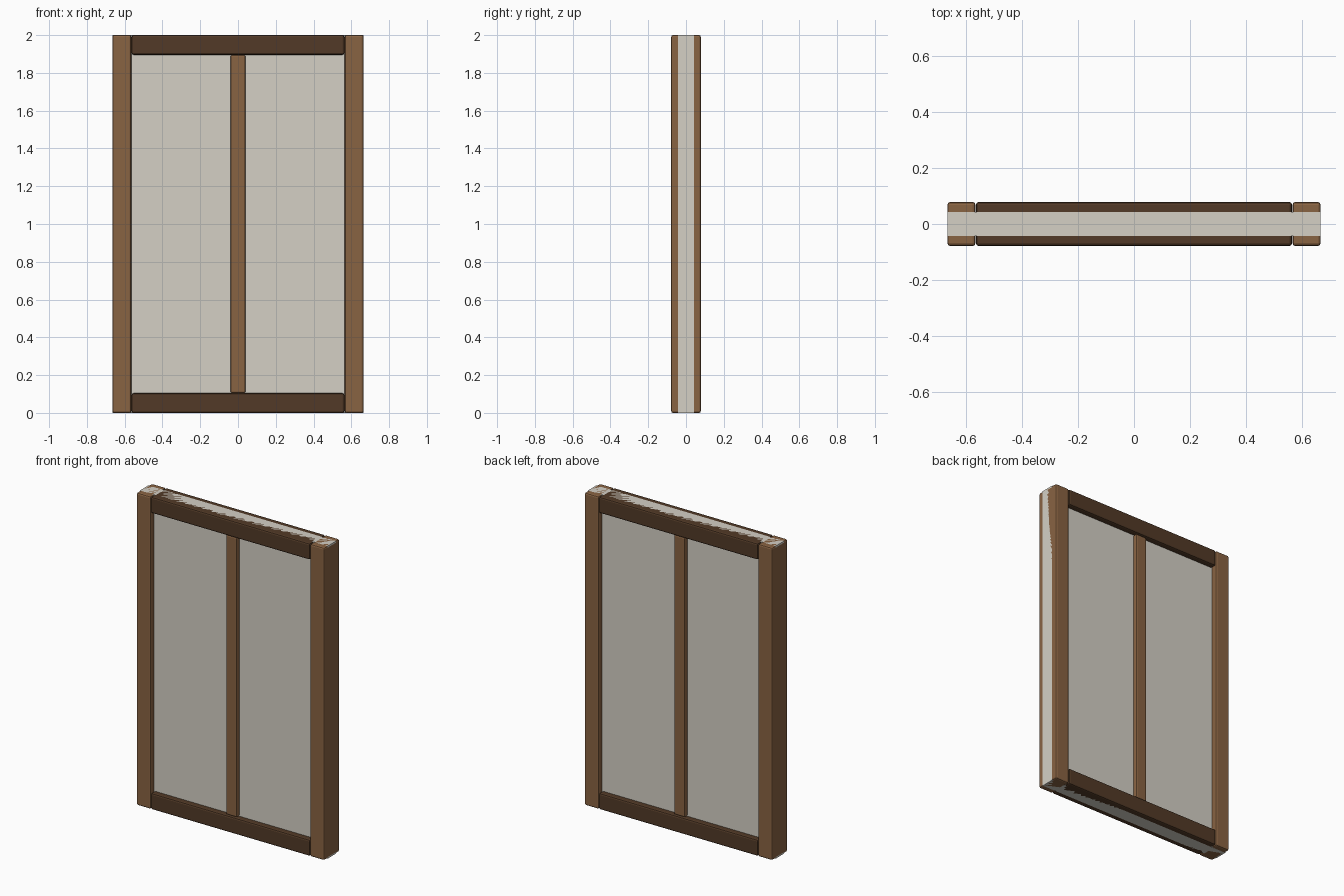
import bpy, bmesh

if "Cube" in bpy.data.objects:
    bpy.data.objects.remove(bpy.data.objects["Cube"])


def material(name, color):
    m = bpy.data.materials.new(name)
    m.diffuse_color = color
    m.use_nodes = True
    m.node_tree.nodes["Principled BSDF"].inputs["Base Color"].default_value = m.diffuse_color
    return m


def box(name, center, size, mat, bevel=0.0):
    bm = bmesh.new()
    bmesh.ops.create_cube(bm, size=1.0)
    bmesh.ops.scale(bm, vec=size, verts=bm.verts)
    if bevel:
        bmesh.ops.bevel(bm, geom=bm.edges[:], offset=bevel, segments=2,
                        profile=0.5, affect='EDGES')
    mesh = bpy.data.meshes.new(name)
    bm.to_mesh(mesh)
    bm.free()
    ob = bpy.data.objects.new(name, mesh)
    ob.location = center
    mesh.materials.append(mat)
    bpy.context.collection.objects.link(ob)
    return ob


plaster = material("plaster", (0.66, 0.63, 0.56, 1))
wood = material("wood", (0.25, 0.125, 0.055, 1))
dark_wood = material("dark_wood", (0.085, 0.042, 0.02, 1))

DEPTH = 0.157

# Plaster infill spanning the whole frame
box("wall_panel", (0, 0, 1), (1.33, 0.085, 2.0), plaster)

# Side posts
for side, x in (("left", -0.615), ("right", 0.615)):
    box(side + "_post", (x, 0, 1), (0.1, DEPTH, 2.0), wood, 0.01)

# Top and bottom rails
for end, z in (("bottom", 0.052), ("top", 1.948)):
    box(end + "_rail", (0, 0, z), (1.126, DEPTH, 0.104), dark_wood, 0.01)

# Centre stud, slightly slimmer than the frame
box("centre_stud", (0, 0, 1), (0.078, 0.135, 1.79), wood, 0.008)
